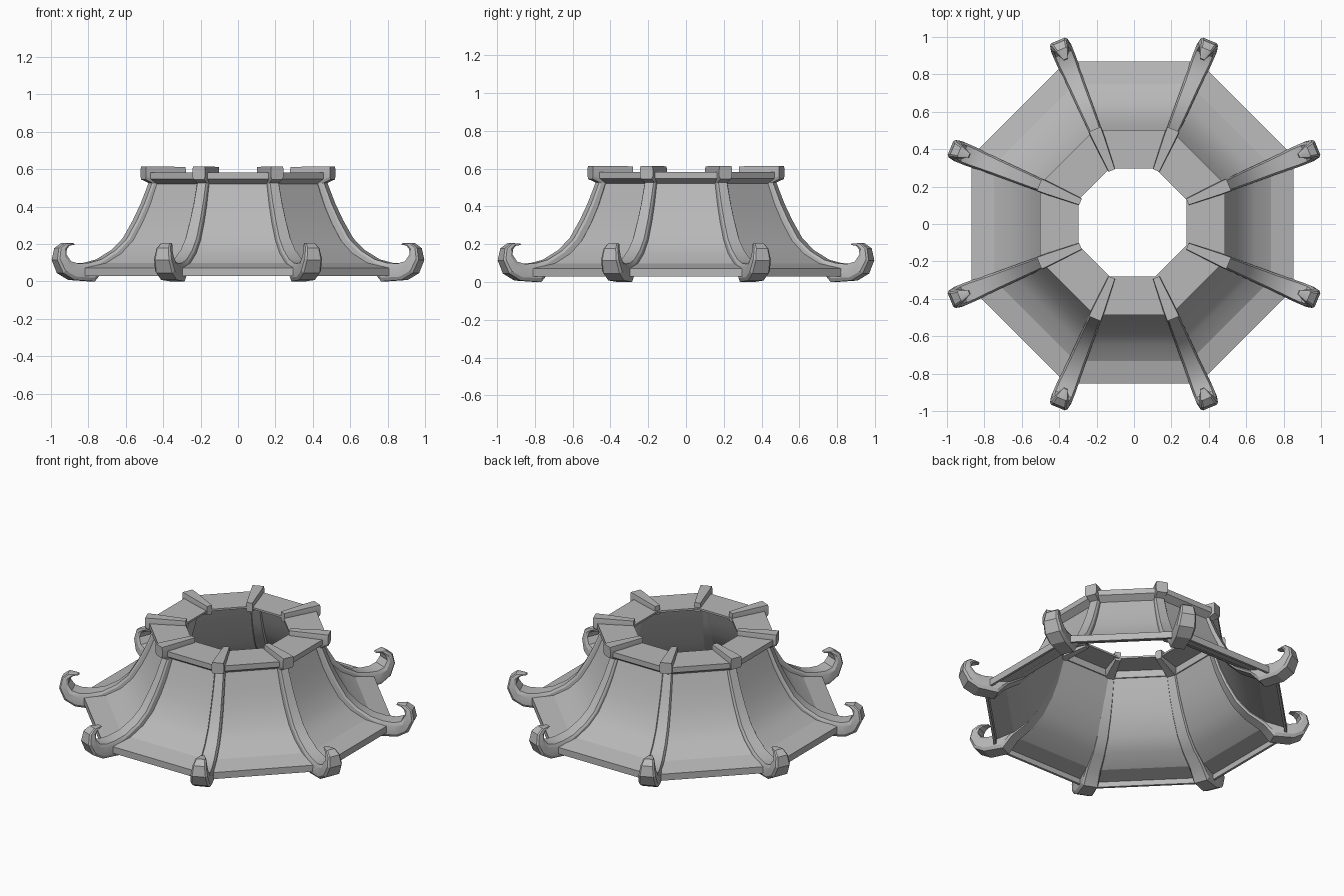
import bpy, bmesh, math

cube = bpy.data.objects.get("Cube")
if cube:
    bpy.data.objects.remove(cube, do_unlink=True)

SIDES = 8
STEP = math.tau / SIDES
CORNER = 1 / math.cos(STEP / 2)

stone = bpy.data.materials.new("grey_stone")
stone.use_nodes = True
GREY = (0.48, 0.48, 0.48, 1)
stone.diffuse_color = GREY
stone.node_tree.nodes["Principled BSDF"].inputs["Base Color"].default_value = GREY


def finish(name, bm, sharp_rule, limit):
    """Turn a bmesh into an object with smooth faces and chosen sharp edges."""
    bmesh.ops.recalc_face_normals(bm, faces=bm.faces)
    for face in bm.faces:
        face.smooth = True
    for edge in bm.edges:
        steep = edge.calc_face_angle(0) > math.radians(limit)
        edge.smooth = not (steep or sharp_rule(edge))
    mesh = bpy.data.meshes.new(name)
    bm.to_mesh(mesh)
    bm.free()
    mesh.materials.append(stone)
    obj = bpy.data.objects.new(name, mesh)
    bpy.context.collection.objects.link(obj)
    return obj


def octagon_ring(name, profile):
    """Sweep a closed (flat-side distance, height) profile round eight sides."""
    bm = bmesh.new()
    n = len(profile)
    for i in range(SIDES):
        a = (i + 0.5) * STEP
        for r, z in profile:
            bm.verts.new((r * CORNER * math.cos(a), r * CORNER * math.sin(a), z))
    bm.verts.ensure_lookup_table()
    bm.verts.index_update()
    v = bm.verts
    for i in range(SIDES):
        a, b = i * n, (i + 1) % SIDES * n
        for j in range(n):
            k = (j + 1) % n
            bm.faces.new((v[a + j], v[b + j], v[b + k], v[a + k]))
    # Corner edges stay sharp so that each side reads as its own panel
    obj = finish(name, bm, lambda e: e.verts[0].index // n == e.verts[1].index // n, 17.5)
    obj.location = (-0.008, 0.008, 0)
    return obj


def rib(name, stations, angle, top):
    """Sweep a chamfered section; stations are outer r, z, inner r, z, half width."""
    bm = bmesh.new()
    rings = []
    for ro, zo, ri, zi, w in stations:
        ring = []
        for t, s in ((0, -top), (0, top), (0.25, 1), (0.8, 1),
                     (1, 0.8), (1, -0.8), (0.8, -1), (0.25, -1)):
            ring.append(bm.verts.new((ro + (ri - ro) * t, s * w, zo + (zi - zo) * t)))
        rings.append(ring)
    for a, b in zip(rings, rings[1:]):
        for j in range(len(a)):
            k = (j + 1) % len(a)
            bm.faces.new((a[j], a[k], b[k], b[j]))
    bm.faces.new(rings[0])
    bm.faces.new(rings[-1])
    obj = finish(name, bm, lambda e: False, 25)
    obj.rotation_euler.z = angle
    return obj


# Thin flared roof shell, open underneath, with a folded lower lip
octagon_ring("roof_panels", [
    (0.45, 0.54), (0.495, 0.41), (0.535, 0.32), (0.59, 0.22),
    (0.655, 0.15), (0.74, 0.098), (0.86, 0.072), (0.86, 0.03),
    (0.845, 0.03), (0.842, 0.062), (0.74, 0.084), (0.645, 0.14),
    (0.578, 0.213), (0.522, 0.315), (0.482, 0.406), (0.437, 0.54)])

# Thin flat collar round the central opening, with a chamfered fascia
octagon_ring("top_collar", [
    (0.29, 0.582), (0.495, 0.582), (0.495, 0.548), (0.455, 0.52),
    (0.437, 0.525), (0.437, 0.57), (0.29, 0.57)])

slope = [
    (0.50, 0.545, 0.462, 0.535, 0.03), (0.553, 0.415, 0.508, 0.398, 0.033),
    (0.597, 0.327, 0.55, 0.305, 0.036), (0.655, 0.23, 0.612, 0.2, 0.039),
    (0.72, 0.168, 0.687, 0.126, 0.042), (0.805, 0.118, 0.785, 0.068, 0.046),
    (0.875, 0.1, 0.845, 0.0, 0.051)]
hook = [
    (0.94, 0.095, 0.965, 0.008, 0.056), (0.985, 0.108, 1.03, 0.045, 0.057),
    (1.01, 0.145, 1.062, 0.115, 0.05), (1.003, 0.175, 1.05, 0.178, 0.04),
    (0.983, 0.192, 1.012, 0.206, 0.03), (0.95, 0.196, 0.955, 0.204, 0.013)]
block = [
    (0.31, 0.612, 0.31, 0.555, 0.019), (0.49, 0.615, 0.48, 0.515, 0.034),
    (0.548, 0.615, 0.548, 0.545, 0.037)]

# Corner ribs ending in upturned hooks, with raised blocks across the collar
for i in range(SIDES):
    angle = (i + 0.5) * STEP
    rib(f"corner_rib_{i + 1}", slope + hook, angle, 0.8)
    rib(f"collar_block_{i + 1}", block, angle, 0.9)
